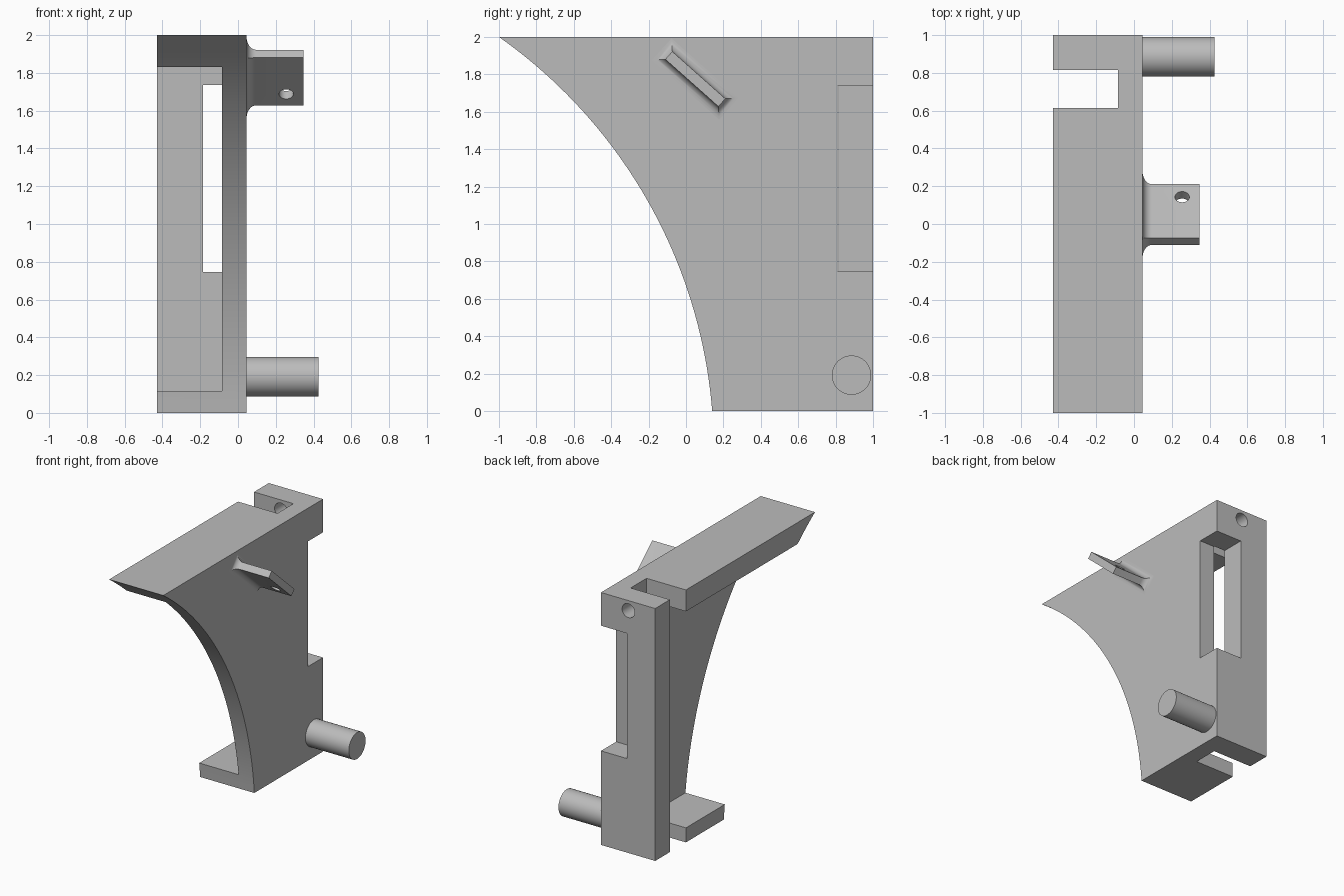
import bpy, bmesh, math
from mathutils import Vector, Matrix

cube = bpy.data.objects.get("Cube")
if cube:
    bpy.data.objects.remove(cube, do_unlink=True)

GREY = (0.5, 0.5, 0.5, 1)
mat = bpy.data.materials.new("plain grey")
mat.use_nodes = True
mat.diffuse_color = GREY
mat.node_tree.nodes["Principled BSDF"].inputs["Base Color"].default_value = GREY

X0, WEB, X1 = -0.43, -0.085, 0.045      # open side, inner web face, outer face


def finish(name, bm):
    bmesh.ops.recalc_face_normals(bm, faces=bm.faces)
    mesh = bpy.data.meshes.new(name)
    bm.to_mesh(mesh)
    bm.free()
    mesh.materials.append(mat)
    ob = bpy.data.objects.new(name, mesh)
    bpy.context.collection.objects.link(ob)
    return ob


def box(name, lo, hi):
    bm = bmesh.new()
    lo, hi = Vector(lo), Vector(hi)
    size = hi - lo
    bmesh.ops.create_cube(bm, size=1, matrix=Matrix.Translation((lo + hi) / 2) @ Matrix.Diagonal((*size, 1)))
    return finish(name, bm)


def cylinder(name, centre, axis, radius, length):
    bm = bmesh.new()
    turn = Vector(axis).to_track_quat('Z', 'Y').to_matrix().to_4x4()
    bmesh.ops.create_cone(bm, cap_ends=True, segments=48, radius1=radius, radius2=radius,
                          depth=length, matrix=Matrix.Translation(centre) @ turn)
    return finish(name, bm)


def activate(ob):
    bpy.ops.object.select_all(action='DESELECT')
    ob.select_set(True)
    bpy.context.view_layer.objects.active = ob


def cut(ob, cutter):
    activate(ob)
    mod = ob.modifiers.new("cut", 'BOOLEAN')
    mod.operation, mod.solver, mod.object = 'DIFFERENCE', 'EXACT', cutter
    bpy.ops.object.modifier_apply(modifier=mod.name)
    bpy.data.objects.remove(cutter, do_unlink=True)


def smooth(ob):
    activate(ob)
    bpy.ops.object.shade_smooth_by_angle(angle=math.radians(30))


# Bracket body: side profile with a concave circular front edge
cy, cz = -2.56, -0.214
radius = math.hypot(0.14 - cy, cz)
a0, a1 = math.atan2(-cz, 0.14 - cy), math.atan2(2 - cz, -1 - cy)
STEPS = 40
profile = [(1, 2), (1, 0)]
for i in range(STEPS + 1):
    a = a0 + (a1 - a0) * i / STEPS
    profile.append((cy + radius * math.cos(a), cz + radius * math.sin(a)))
bm = bmesh.new()
face = bm.faces.new([bm.verts.new((X0, y, z)) for y, z in profile])
extruded = bmesh.ops.extrude_face_region(bm, geom=[face])
bmesh.ops.translate(bm, vec=(X1 - X0, 0, 0),
                    verts=[v for v in extruded["geom"] if isinstance(v, bmesh.types.BMVert)])
body = finish("bracket_body", bm)

# Pocket between the flanges, vertical slot, rear notch and rear screw hole
cut(body, box("pocket_cutter", (-1, -2, 0.115), (WEB, 0.7, 1.83)))
cut(body, box("slot_cutter", (-1, 0.615, -1), (WEB, 0.815, 3)))
cut(body, box("notch_cutter", (-0.185, 0.81, 0.745), (1, 2, 1.737)))
cut(body, cylinder("screw_hole_cutter", (-0.195, 0.95, 1.92), (0, 1, 0), 0.055, 0.4))
smooth(body)

# Round pin on the outer face
smooth(cylinder("side_pin", (0.225, 0.885, 0.192), (1, 0, 0), 0.105, 0.4))

# Tilted tab with a flared fillet where it meets the outer face
centre = Vector((0, 0.05, 1.775))
along = Vector((0, 0.75, -0.667)).normalized()
normal = Vector((0, 0.667, 0.75)).normalized()
FILLET = 0.05
rings = [(X1 - 0.02, FILLET)]
for i in range(9):
    a = math.pi / 2 * i / 8
    rings.append((X1 + FILLET * (1 - math.cos(a)), FILLET * (1 - math.sin(a))))
rings.append((0.347, 0))
bm = bmesh.new()
loops = []
for x, grow in rings:
    u, n = along * (0.19 + grow), normal * (0.028 + grow)
    loops.append([bm.verts.new(centre + Vector((x, 0, 0)) + su * u + sn * n)
                  for su, sn in ((-1, -1), (1, -1), (1, 1), (-1, 1))])
for a, b in zip(loops, loops[1:]):
    for i in range(4):
        j = (i + 1) % 4
        bm.faces.new((a[i], a[j], b[j], b[i]))
bm.faces.new(loops[0])
bm.faces.new(loops[-1])
tab = finish("tilted_tab", bm)
hole = centre + along * 0.1 + Vector((0.255, 0, 0))
cut(tab, cylinder("tab_hole_cutter", hole, normal, 0.038, 0.3))
smooth(tab)
